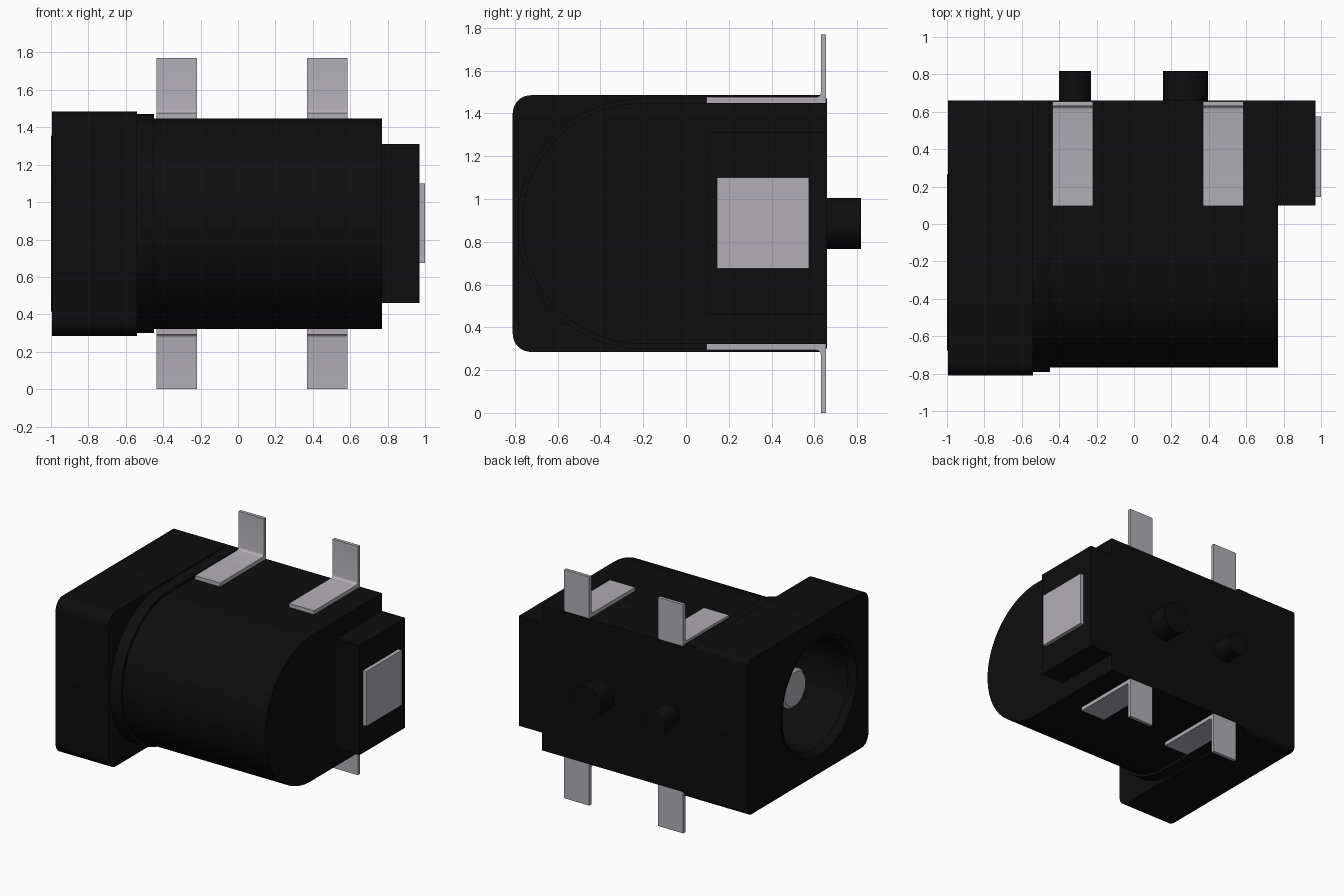
import bpy, bmesh, math
from mathutils import Vector, Matrix

if "Cube" in bpy.data.objects:
    bpy.data.objects.remove(bpy.data.objects["Cube"], do_unlink=True)

AXIS_Y, AXIS_Z = -0.205, 0.885   # centre line of the socket
BACK = 0.66                      # flat mounting face


def material(name, colour):
    m = bpy.data.materials.new(name)
    m.use_nodes = True
    m.diffuse_color = colour
    bsdf = m.node_tree.nodes["Principled BSDF"]
    bsdf.inputs["Base Color"].default_value = colour
    bsdf.inputs["Roughness"].default_value = 0.6
    return m


black = material("black plastic", (0.004, 0.004, 0.004, 1))
silver = material("silver metal", (0.44, 0.43, 0.46, 1))


def finish(bm, name, mat):
    bmesh.ops.remove_doubles(bm, verts=bm.verts, dist=1e-5)
    bmesh.ops.recalc_face_normals(bm, faces=bm.faces)
    mesh = bpy.data.meshes.new(name)
    bm.to_mesh(mesh)
    bm.free()
    mesh.materials.append(mat)
    ob = bpy.data.objects.new(name, mesh)
    bpy.context.collection.objects.link(ob)
    smooth(ob)
    return ob


def smooth(ob):
    bpy.ops.object.select_all(action='DESELECT')
    ob.select_set(True)
    bpy.context.view_layer.objects.active = ob
    bpy.ops.object.shade_smooth_by_angle(angle=math.radians(30))


def prism(name, profile, x0, x1, mat):
    """Extrude a (y, z) outline along x."""
    bm = bmesh.new()
    face = bm.faces.new([bm.verts.new((x0, y, z)) for y, z in profile])
    out = bmesh.ops.extrude_face_region(bm, geom=[face])
    moved = [g for g in out["geom"] if isinstance(g, bmesh.types.BMVert)]
    bmesh.ops.translate(bm, verts=moved, vec=(x1 - x0, 0, 0))
    return finish(bm, name, mat)


def lathe(name, profile, mat, steps=64):
    """Spin a closed (x, radius) outline around the socket axis."""
    bm = bmesh.new()
    vs = [bm.verts.new((x, AXIS_Y, AXIS_Z + r)) for x, r in profile]
    edges = [bm.edges.new((vs[i - 1], vs[i])) for i in range(len(vs))
             if profile[i - 1][1] + profile[i][1] > 0]
    bmesh.ops.spin(bm, geom=vs + edges, cent=(0, AXIS_Y, AXIS_Z),
                   axis=(1, 0, 0), angle=math.tau, steps=steps)
    return finish(bm, name, mat)


def arc(cy, cz, r, start, end, n):
    return [(cy + r * math.cos(a), cz + r * math.sin(a))
            for a in (math.radians(start + (end - start) * i / n) for i in range(n + 1))]


def rounded_rect(y0, y1, z0, z1, r_front, r_back):
    a, b = r_front, r_back
    return (arc(y1 - b, z1 - b, b, 0, 90, 6) + arc(y0 + a, z1 - a, a, 90, 180, 8)
            + arc(y0 + a, z0 + a, a, 180, 270, 8) + arc(y1 - b, z0 + b, b, 270, 360, 6))


def d_shape(r):
    return [(BACK, AXIS_Z + r)] + arc(AXIS_Y, AXIS_Z, r, 90, 270, 48) + [(BACK, AXIS_Z - r)]


def box(name, lo, hi, mat):
    return prism(name, [(lo[1], lo[2]), (hi[1], lo[2]), (hi[1], hi[2]), (lo[1], hi[2])],
                 lo[0], hi[0], mat)


# Housing: square flange, stepped collar, round-fronted body
flange = prism("flange", rounded_rect(-0.81, BACK, 0.285, 1.485, 0.085, 0.035),
               -0.995, -0.54, black)
collar = prism("collar", d_shape(0.585), -0.54, -0.45, black)
body = prism("body", d_shape(0.5625), -0.45, 0.77, black)

# Bore through the housing
cutter = lathe("bore_cutter", [(-1.1, 0), (-1.1, 0.46), (0.42, 0.46), (0.42, 0)], black)
for ob in (flange, collar, body):
    mod = ob.modifiers.new("bore", 'BOOLEAN')
    mod.object = cutter
    mod.solver = 'EXACT'
    bpy.context.view_layer.objects.active = ob
    bpy.ops.object.modifier_apply(modifier=mod.name)
    smooth(ob)
bpy.data.objects.remove(cutter, do_unlink=True)

# Socket lining with chamfered rim, and centre pin
lathe("socket_lining", [(-1, 0.47), (-1, 0.455), (-0.95, 0.42), (0.4, 0.42),
                        (0.4, 0), (0.43, 0), (0.43, 0.47)], black)
lathe("centre_pin", [(-0.79, 0), (-0.79, 0.13), (-0.77, 0.15), (0.41, 0.15), (0.41, 0)],
      silver, 32)

# End block with contact plate
box("end_block", (0.77, 0.1, 0.46), (0.97, BACK, 1.31), black)
box("end_contact", (0.97, 0.145, 0.675), (1.0, 0.575, 1.10), silver)

# Bent solder tabs, above and below
tab = ([(0.095, 1.445), (0.655, 1.445), (0.655, 1.77), (0.63, 1.77)]
       + arc(0.61, 1.497, 0.02, 0, -90, 4) + [(0.095, 1.477)])
for side, x0 in (("right", -0.435), ("left", 0.37)):
    prism("upper_tab_" + side, tab, x0, x0 + 0.215, silver)
    prism("lower_tab_" + side, [(y, 2 * AXIS_Z - z) for y, z in tab], x0, x0 + 0.215, silver)

# Locating pegs on the mounting face
for name, x, r in (("small_peg", -0.315, 0.086), ("large_peg", 0.275, 0.12)):
    bm = bmesh.new()
    bmesh.ops.create_cone(bm, cap_ends=True, segments=32, radius1=r, radius2=r, depth=0.2,
                          matrix=Matrix.Translation((x, 0.717, AXIS_Z))
                          @ Matrix.Rotation(math.pi / 2, 4, 'X'))
    finish(bm, name, black)
